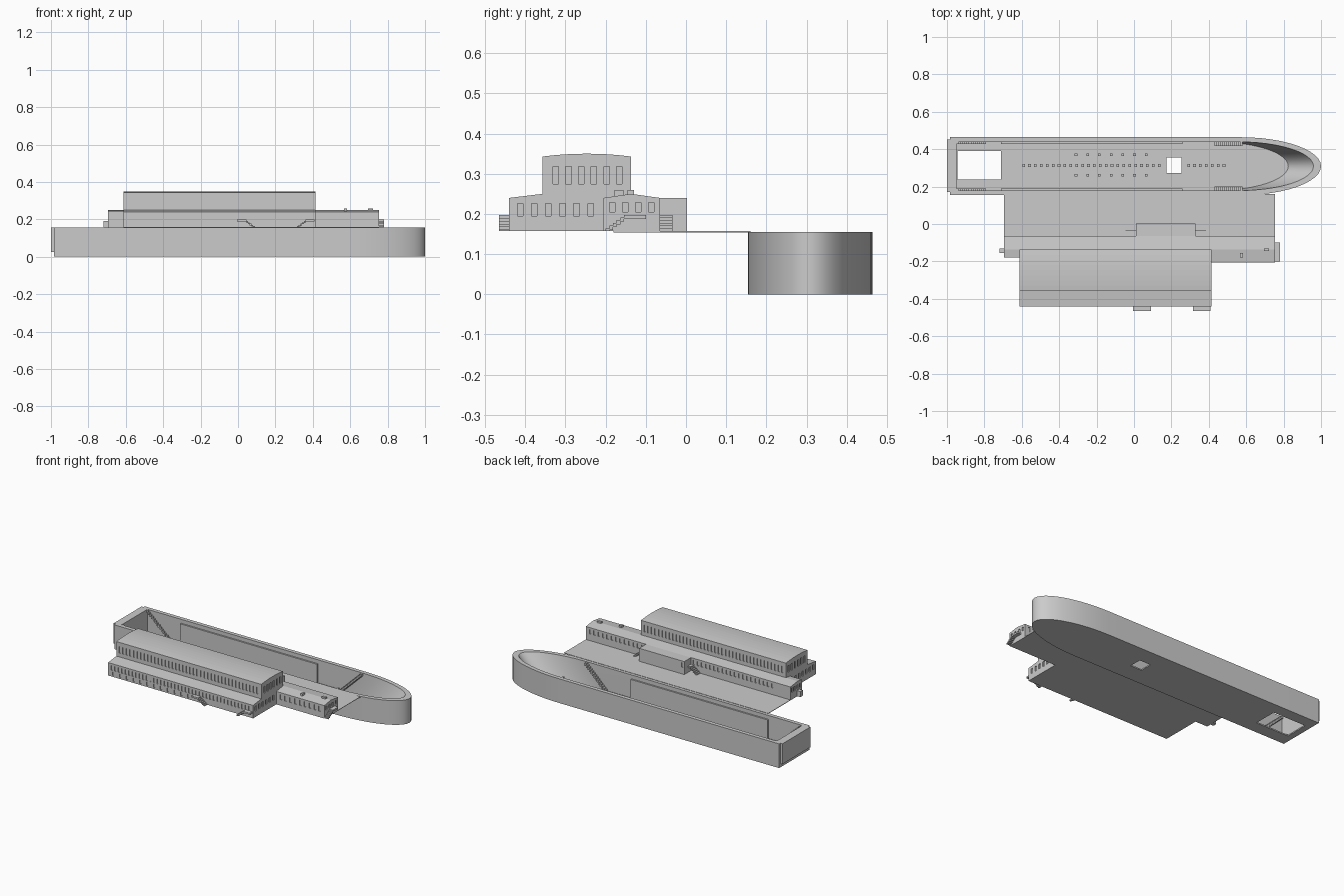
import bpy, bmesh, math

if "Cube" in bpy.data.objects:
    bpy.data.objects.remove(bpy.data.objects["Cube"])

CY = 0.309   # centre line of the dock
DECK = 0.157


def finish(name, bm):
    bmesh.ops.recalc_face_normals(bm, faces=bm.faces)
    me = bpy.data.meshes.new(name)
    bm.to_mesh(me)
    bm.free()
    ob = bpy.data.objects.new(name, me)
    bpy.context.collection.objects.link(ob)
    return ob


def boxes(name, items):
    """One object made of boxes (x0, x1, y0, y1, z0, z1)."""
    bm = bmesh.new()
    for x0, x1, y0, y1, z0, z1 in items:
        vs = bmesh.ops.create_cube(bm, size=1)['verts']
        for v in vs:
            v.co.x = x0 if v.co.x < 0 else x1
            v.co.y = y0 if v.co.y < 0 else y1
            v.co.z = z0 if v.co.z < 0 else z1
    return finish(name, bm)


def prism_x(name, profile, x0, x1):
    """Extrude a (y, z) profile along x."""
    bm = bmesh.new()
    a = [bm.verts.new((x0, y, z)) for y, z in profile]
    b = [bm.verts.new((x1, y, z)) for y, z in profile]
    bm.faces.new(a)
    bm.faces.new(b)
    n = len(a)
    for i in range(n):
        j = (i + 1) % n
        bm.faces.new((a[i], a[j], b[j], b[i]))
    return finish(name, bm)


def cut(ob, items):
    cutter = boxes("cutter", items)
    cutter.hide_render = True
    m = ob.modifiers.new("openings", 'BOOLEAN')
    m.operation = 'DIFFERENCE'
    m.solver = 'EXACT'
    m.object = cutter
    bpy.context.view_layer.objects.active = ob
    bpy.ops.object.modifier_apply(modifier=m.name)
    bpy.data.objects.remove(cutter)


def row(lo, hi, n, w):
    """n intervals of width w spread evenly between lo and hi."""
    step = (hi - lo) / n
    return [(lo + step * (i + .5) - w / 2, lo + step * (i + .5) + w / 2) for i in range(n)]


def stair(name, axis, top, end, z0, z1, c0, c1, n, landing=0):
    """Steps falling from z1 at 'top' to z0 at 'end' along x or y, c0..c1 wide."""
    run, rise = (end - top) / n, (z1 - z0) / n
    spans = [(top + i * run, top + (i + 1) * run, z1 - i * rise) for i in range(n)]
    if landing:
        spans.append((top - landing, top, z1))
    out = []
    for a, b, z in spans:
        a, b = sorted((a, b))
        zz = (max(z0, z - rise * 1.5), z)
        out.append((a, b, c0, c1, *zz) if axis == 'x' else (c0, c1, a, b, *zz))
    return boxes(name, out)


# Dock hull: straight sides, rounded bow, sloping inner bow
def outline(stern, brk, tip, half, z, n=24):
    pts = [(stern, CY - half, z)]
    for i in range(n + 1):
        t = -math.pi / 2 + math.pi * i / n
        pts.append((brk + (tip - brk) * math.cos(t), CY + half * math.sin(t), z))
    return pts + [(stern, CY + half, z)]


bm = bmesh.new()
rings = [[bm.verts.new(p) for p in outline(*a)] for a in (
    (-.985, .57, 1.0, .155, 0), (-.985, .57, 1.0, .155, .155),
    (-.95, .56, .96, .13, .155), (-.95, .43, .825, .13, .008))]
for r, s in zip(rings, rings[1:]):
    for i in range(len(r)):
        j = (i + 1) % len(r)
        bm.faces.new((r[i], r[j], s[j], s[i]))
bm.faces.new(rings[0])
bm.faces.new(rings[3])
hull = finish("dock_hull", bm)
cut(hull, [(-.945, -.712, .237, .39, -.05, .05), (.175, .255, .274, .355, -.05, .05)])
bpy.ops.object.select_all(action='DESELECT')
hull.select_set(True)
bpy.context.view_layer.objects.active = hull
bpy.ops.object.shade_smooth_by_angle(angle=math.radians(30))

boxes("stern_gate", [(-1, -.98, .17, .452, .025, .155)])

# Inner wall panels, stairs and keel blocks
for side, s in (("near", -1), ("far", 1)):
    y0, y1 = sorted((CY + s * .131, CY + s * .12))
    boxes("wall_panel_" + side, [(-.71, .26, y0, y1, .006, .13)])
    stair("stern_stair_" + side, 'x', -.95, -.79, .008, .153, y0, y1, 14)
    y0, y1 = sorted((CY + s * .131, CY + s * .108))
    stair("bow_stair_" + side, 'x', .58, .43, .008, .153, y0, y1, 14)
blocks = [(-.59 + i * .0315, CY + .004) for i in range(35)]
blocks = [b for b in blocks if not .16 < b[0] < .27]
blocks += [(-.31 + i * .0625, y) for i in range(7) for y in (.26, .37)]
boxes("keel_blocks", [(x - .007, x + .007, y - .007, y + .007, .006, .018) for x, y in blocks])

# Quay deck beside the dock
boxes("quay_deck", [(-.695, .755, -.18, .16, .154, DECK)])

# Main two-storey hall with shallow curved roof
roof = [(-.357 + .22 * i / 8, .343 + .007 * (1 - (i / 4 - 1) ** 2)) for i in range(9)]
hall = prism_x("main_hall", [(-.44, DECK), (-.44, .24), (-.357, .25)] + roof + [(-.137, DECK)],
               -.612, .415)
D = .005
wins = []
for a, b in row(-.6, .4, 40, .01):
    wins.append((a, b, -.45, -.44 + D, .197, .228))
    wins.append((a, b, -.37, -.357 + D, .275, .318))
    wins.append((a, b, -.137 - D, -.12, .275, .318))
for a, b in row(-.6, -.02, 12, .012):
    wins.append((a, b, -.45, -.44 + D, .166, .188))
for a, b in row(-.34, -.15, 6, .014):
    wins.append((.415 - D, .43, a, b, .275, .318))
    wins.append((-.63, -.612 + D, a, b, .275, .318))
for a, b in row(-.43, -.22, 6, .014):
    wins.append((.415 - D, .43, a, b, .195, .226))
    wins.append((-.63, -.612 + D, a, b, .195, .226))
cut(hall, wins)

# Rear hall, its short west end, and the entrance bay
rear = prism_x("rear_hall", [(-.205, DECK), (-.205, .24), (-.137, .25), (-.065, .24), (-.065, DECK)],
               -.6, .755)
wins = []
for a, b in row(-.58, .005, 20, .012) + row(.34, .74, 13, .012):
    wins.append((a, b, -.065 - D, -.05, .2, .228))
for a, b in row(.43, .74, 9, .014):
    wins.append((a, b, -.22, -.205 + D, .195, .228))
for a, b in row(-.2, -.07, 4, .014):
    wins.append((.755 - D, .77, a, b, .205, .228))
cut(rear, wins)
west = prism_x("west_end", [(-.18, DECK), (-.18, .244), (-.137, .25), (-.065, .24), (-.065, DECK)],
               -.695, -.6)
cut(west, [(-.71, -.695 + D, a, b, .2, .228) for a, b in row(-.175, -.07, 4, .012)])
bay = boxes("entrance_bay", [(.01, .33, -.07, .003, DECK, .24)])
cut(bay, [(.008 + .01, .03, -.002, .02, .2, .228)])

# Outside stairs
stair("front_stair_west", 'x', .035, .09, DECK, .198, -.465, -.44, 6, .04)
stair("front_stair_east", 'x', .37, .315, DECK, .198, -.465, -.44, 6, -.04)
stair("back_stair_west", 'x', .0, -.055, DECK, .198, -.066, -.033, 6, -.012)
stair("back_stair_east", 'x', .34, .395, DECK, .198, -.066, -.033, 6, .012)
stair("east_end_stair", 'y', -.145, -.2, DECK, .198, .754, .78, 6, -.045)
boxes("west_porch", [(-.72, -.694, -.155, -.13, DECK, .192)])

# Roof vents
boxes("roof_vents", [(.568, .583, -.178, -.155, .24, .259), (.695, .722, -.145, -.13, .24, .259)])
